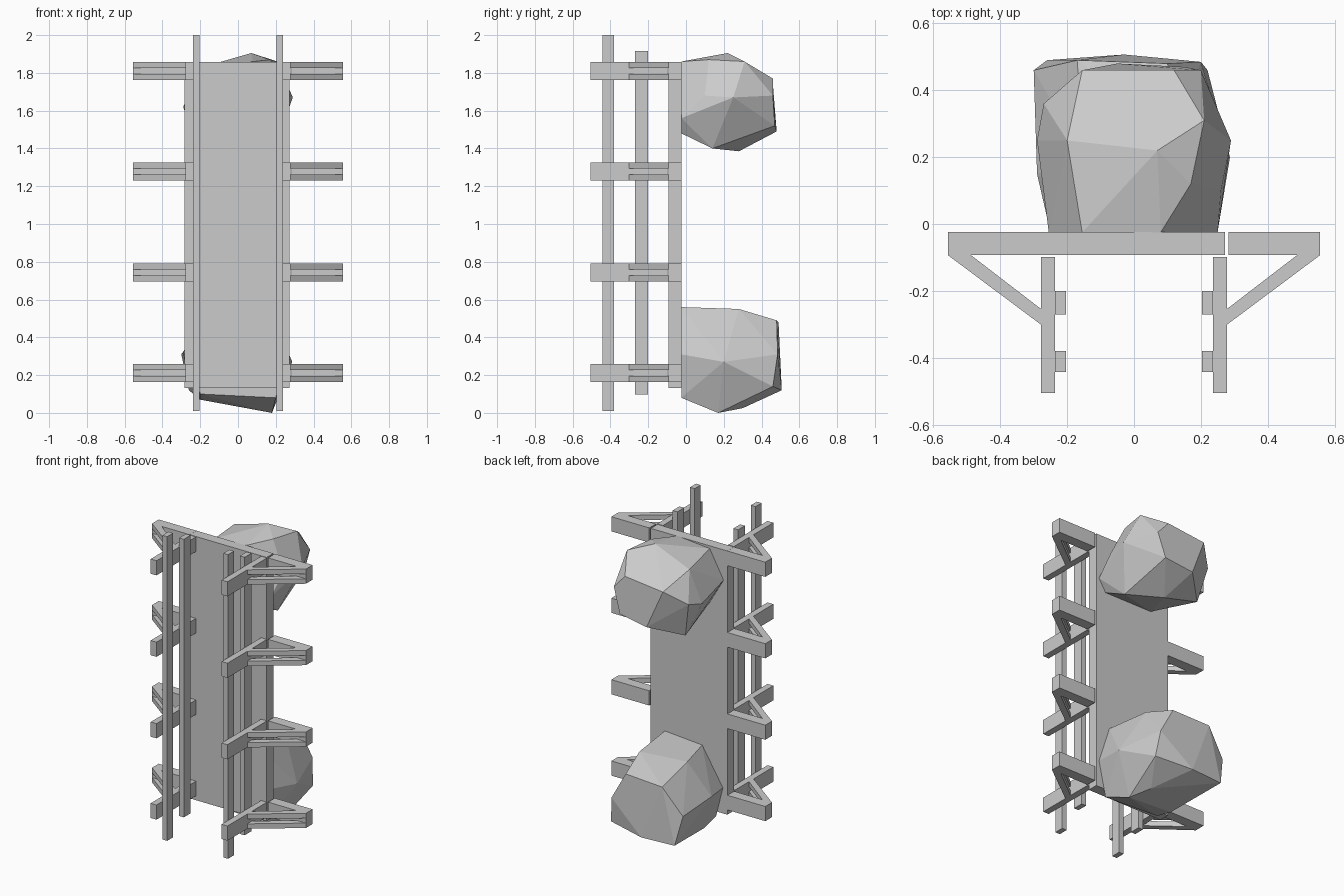
import bpy, bmesh, math

if "Cube" in bpy.data.objects:
    bpy.data.objects.remove(bpy.data.objects["Cube"])


def make_object(name, bm):
    bmesh.ops.recalc_face_normals(bm, faces=bm.faces)
    mesh = bpy.data.meshes.new(name)
    bm.to_mesh(mesh)
    bm.free()
    obj = bpy.data.objects.new(name, mesh)
    bpy.context.collection.objects.link(obj)
    return obj


def prism(bm, outline, z0, z1):
    """Extrude an (x, y) outline from z0 to z1."""
    low = [bm.verts.new((x, y, z0)) for x, y in outline]
    high = [bm.verts.new((x, y, z1)) for x, y in outline]
    bm.faces.new(low[::-1])
    bm.faces.new(high)
    n = len(outline)
    for i in range(n):
        j = (i + 1) % n
        bm.faces.new((low[i], low[j], high[j], high[i]))


def rect(x0, x1, y0, y1):
    return [(x0, y0), (x1, y0), (x1, y1), (x0, y1)]


def flip(outline, side):
    return [(x * side, y) for x, y in outline]


def block(name, outline, z0, z1):
    bm = bmesh.new()
    prism(bm, outline, z0, z1)
    return make_object(name, bm)


def rock(name, points):
    bm = bmesh.new()
    for p in points:
        bm.verts.new(p)
    hull = bmesh.ops.convex_hull(bm, input=bm.verts)
    inner = {g for g in hull["geom_interior"] if isinstance(g, bmesh.types.BMVert)}
    bmesh.ops.delete(bm, geom=list(inner), context="VERTS")
    bmesh.ops.dissolve_limit(bm, angle_limit=math.radians(4), verts=bm.verts, edges=bm.edges)
    return make_object(name, bm)


# Deck slab
block("deck", rect(-0.282, 0.272, -0.093, -0.024), 0.133, 1.858)

# Outrigger brackets: post, arm and a pair of stacked diagonal braces
brace = [(0.557, -0.093), (0.277, -0.302), (0.277, -0.255), (0.488, -0.093)]
for side, label in ((-1, "left"), (1, "right")):
    for i, zc in enumerate((0.212, 0.744, 1.277, 1.810)):
        bm = bmesh.new()
        prism(bm, flip(rect(0.236, 0.278, -0.506, -0.098), side), zc - 0.048, zc + 0.048)
        prism(bm, flip(rect(0.283, 0.557, -0.093, -0.024), side), zc - 0.048, zc + 0.048)
        for z0, z1 in ((-0.048, -0.016), (0.016, 0.048)):
            prism(bm, flip(brace, side), zc + z0, zc + z1)
        make_object(f"{label}_bracket_{i + 1}", bm)

    # Long handrails
    block(f"{label}_lower_rail", flip(rect(0.203, 0.237, -0.27, -0.2), side), 0.098, 1.917)
    block(f"{label}_upper_rail", flip(rect(0.203, 0.237, -0.442, -0.38), side), 0.01, 2.0)

# Faceted boulders at both ends
rock("top_boulder", [
    (-0.155, -0.025, 1.84), (0.08, -0.025, 1.86), (0.17, 0.12, 1.87),
    (0.07, 0.22, 1.905), (0.21, 0.31, 1.86), (-0.2, 0.25, 1.82),
    (-0.155, 0.46, 1.74), (0.12, 0.46, 1.77), (0.25, -0.025, 1.56),
    (0.26, 0.10, 1.68), (0.2, 0.46, 1.68), (0.29, 0.25, 1.67),
    (-0.255, -0.025, 1.66), (-0.29, 0.25, 1.62), (-0.22, 0.32, 1.42),
    (-0.05, 0.48, 1.49), (0.15, 0.47, 1.52), (0.19, 0.14, 1.40),
    (0, 0.28, 1.385), (-0.15, -0.025, 1.48), (0.2, -0.025, 1.48),
    (-0.27, 0.36, 1.65)])
rock("bottom_boulder", [
    (0.17, -0.025, 0.56), (-0.1, -0.025, 0.54), (0.14, 0.28, 0.55),
    (-0.15, 0.2, 0.53), (0.1, 0.48, 0.49), (-0.17, 0.49, 0.48),
    (0.2, 0.485, 0.31), (-0.3, 0.46, 0.31), (-0.26, 0.49, 0.12),
    (-0.03, 0.507, 0.12), (0.18, 0.17, 0.0), (0.12, 0.3, 0.025),
    (-0.2, 0.1, 0.07), (0.2, -0.025, 0.08), (-0.2, -0.025, 0.1),
    (0.25, -0.025, 0.31), (0.287, 0.2, 0.27), (-0.29, 0.15, 0.32),
    (-0.25, -0.025, 0.3), (0.22, 0.46, 0.14)])
